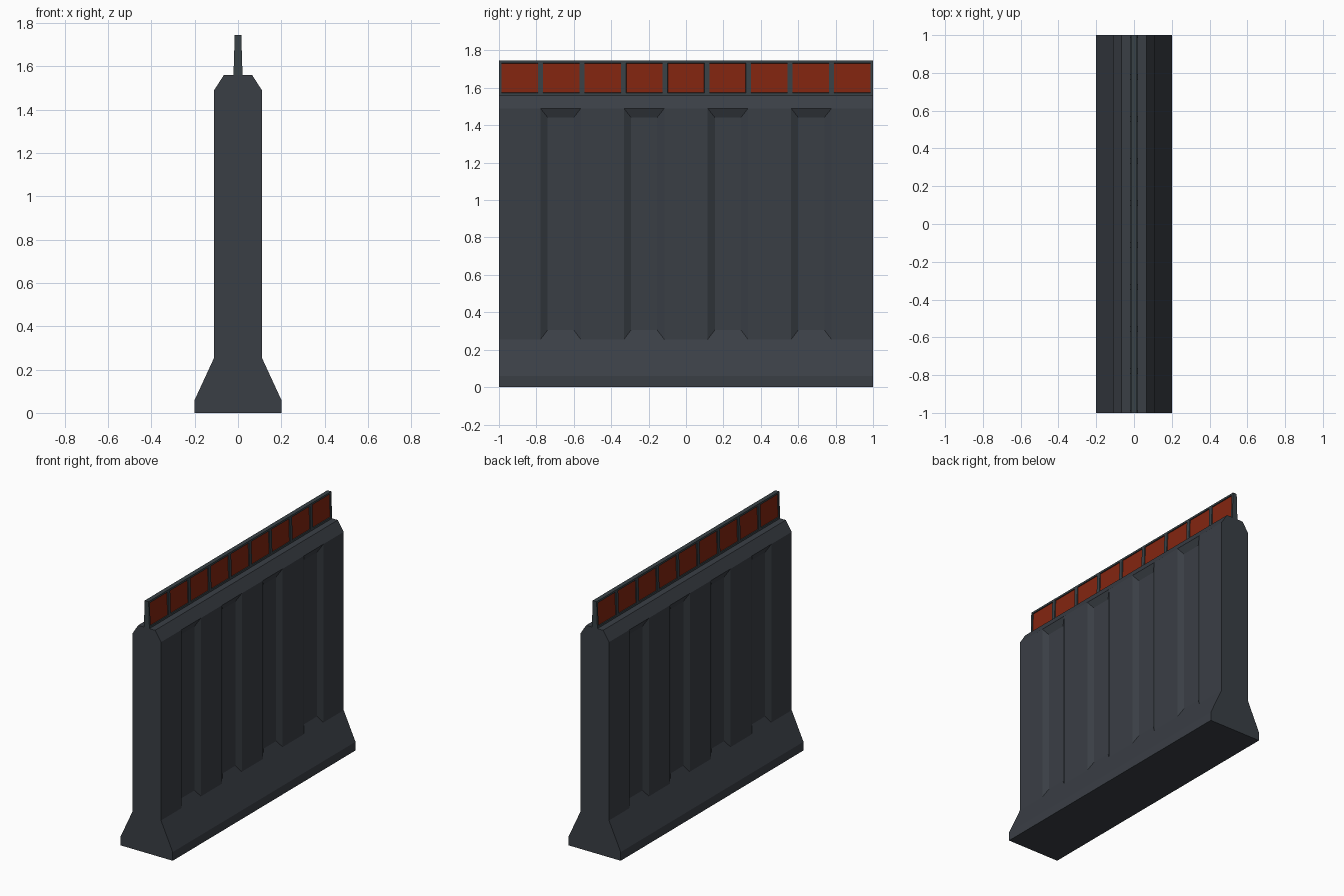
import bpy, bmesh

if "Cube" in bpy.data.objects:
    bpy.data.objects.remove(bpy.data.objects["Cube"])

def material(name, col):
    m = bpy.data.materials.new(name)
    m.diffuse_color = (*col, 1)
    m.use_nodes = True
    m.node_tree.nodes["Principled BSDF"].inputs["Base Color"].default_value = m.diffuse_color
    return m

concrete = material("dark_concrete", (0.042, 0.049, 0.060))
frame = material("dark_frame", (0.041, 0.054, 0.062))
red = material("rust_red", (0.225, 0.019, 0.005))

def finish(bm, name, mats):
    bmesh.ops.remove_doubles(bm, verts=bm.verts, dist=1e-5)
    bmesh.ops.recalc_face_normals(bm, faces=bm.faces)
    me = bpy.data.meshes.new(name)
    bm.to_mesh(me)
    bm.free()
    for m in mats:
        me.materials.append(m)
    ob = bpy.data.objects.new(name, me)
    bpy.context.collection.objects.link(ob)
    return ob

def face(bm, pts):
    return bm.faces.new([bm.verts.new(p) for p in pts])

# wall: half profile mirrored, with tapered vertical recesses on both sides
HALF = [(0.2, 0), (0.2, 0.06), (0.11, 0.255), (0.11, 1.49), (0.065, 1.56)]
OUT, INN = 0.11, 0.087
Z0, Z1, Z0I, Z1I = 0.255, 1.49, 0.305, 1.442
CENTRES = [-0.67, -0.224, 0.224, 0.67]
WO, WI = 0.108, 0.07
ys = [-1] + [c + s * WO for c in CENTRES for s in (-1, 1)] + [1]

bm = bmesh.new()
ring = HALF + [(-x, z) for x, z in reversed(HALF)]
for y in (-1, 1):
    face(bm, [(x, y, z) for x, z in ring])
for i in range(len(ring)):
    (xa, za), (xb, zb) = ring[i], ring[(i + 1) % len(ring)]
    wall = abs(xa) == OUT and abs(xb) == OUT
    for k in range(len(ys) - 1):
        a, b = ys[k], ys[k + 1]
        if not (wall and k % 2 == 1):
            face(bm, [(xa, a, za), (xa, b, za), (xb, b, zb), (xb, a, zb)])
            continue
        s = 1 if xa > 0 else -1
        c = (a + b) / 2
        outer = [(s * OUT, a, Z0), (s * OUT, b, Z0), (s * OUT, b, Z1), (s * OUT, a, Z1)]
        inner = [(s * INN, c - WI, Z0I), (s * INN, c + WI, Z0I),
                 (s * INN, c + WI, Z1I), (s * INN, c - WI, Z1I)]
        face(bm, inner)
        for j in range(4):
            n = (j + 1) % 4
            face(bm, [outer[j], outer[n], inner[n], inner[j]])
finish(bm, "barrier_wall", [concrete])

# top rail: thin tapered slab of nine cells, each with a sunken red panel
N, ZB, ZT, XB, XT = 9, 1.56, 1.745, 0.021, 0.015
bm = bmesh.new()
rail = [(XB, ZB), (XT, ZT), (-XT, ZT), (-XB, ZB)]
for y in (-1, 1):
    face(bm, [(x, y, z) for x, z in rail])
cells = []
for k in range(N):
    a, b = -1 + 2 * k / N, -1 + 2 * (k + 1) / N
    for i in range(4):
        (xa, za), (xb, zb) = rail[i], rail[(i + 1) % 4]
        f = face(bm, [(xa, a, za), (xa, b, za), (xb, b, zb), (xb, a, zb)])
        if i in (0, 2):
            cells.append(f)
bmesh.ops.remove_doubles(bm, verts=bm.verts, dist=1e-5)
bmesh.ops.recalc_face_normals(bm, faces=bm.faces)
bmesh.ops.inset_individual(bm, faces=cells, thickness=0.019)
bmesh.ops.inset_individual(bm, faces=cells, thickness=0.001, depth=-0.006)
for f in cells:
    f.material_index = 1
finish(bm, "reflector_rail", [frame, red])
